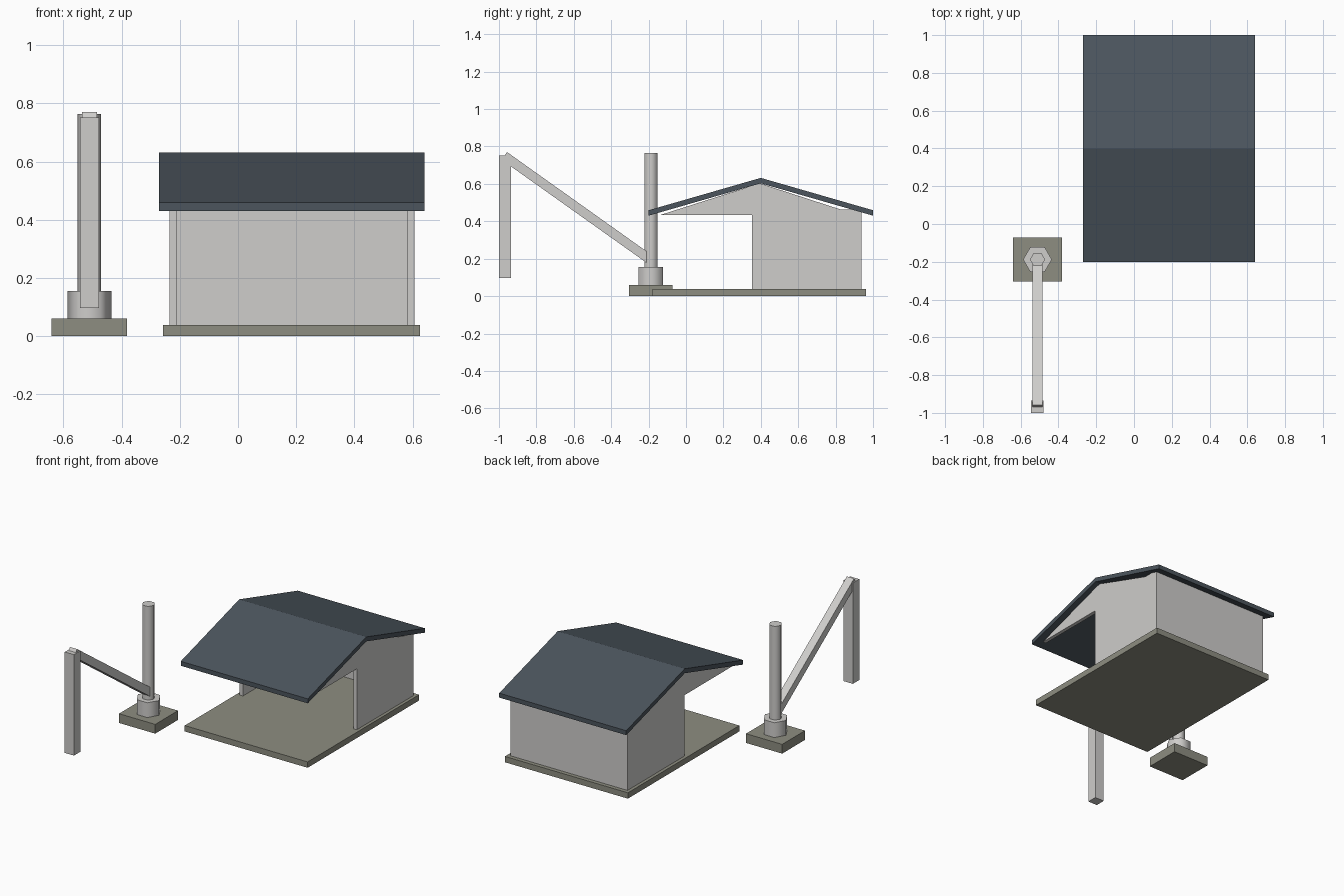
import bpy, bmesh
from math import radians

if "Cube" in bpy.data.objects:
    bpy.data.objects.remove(bpy.data.objects["Cube"])


def material(name, rgb):
    m = bpy.data.materials.new(name)
    m.use_nodes = True
    m.diffuse_color = (*rgb, 1)
    m.node_tree.nodes["Principled BSDF"].inputs["Base Color"].default_value = (*rgb, 1)
    return m


PALE = material("pale wall grey", (0.62, 0.61, 0.595))
STONE = material("concrete", (0.27, 0.27, 0.22))
SLATE = material("slate blue", (0.072, 0.091, 0.11))


def extrude_x(name, profile, x0, x1, mat):
    """Closed (y, z) profile extruded along x."""
    bm = bmesh.new()
    face = bm.faces.new([bm.verts.new((x0, y, z)) for y, z in profile])
    ext = bmesh.ops.extrude_face_region(bm, geom=[face])
    moved = [v for v in ext["geom"] if isinstance(v, bmesh.types.BMVert)]
    bmesh.ops.translate(bm, verts=moved, vec=(x1 - x0, 0, 0))
    bmesh.ops.recalc_face_normals(bm, faces=bm.faces)
    mesh = bpy.data.meshes.new(name)
    bm.to_mesh(mesh)
    bm.free()
    mesh.materials.append(mat)
    obj = bpy.data.objects.new(name, mesh)
    bpy.context.collection.objects.link(obj)
    return obj


def box(name, x, y, z, mat):
    return extrude_x(name, [(y[0], z[0]), (y[1], z[0]), (y[1], z[1]), (y[0], z[1])], *x, mat)


def hex_column(name, radius, z0, z1):
    # Corners point along x, sides are smooth shaded
    bpy.ops.mesh.primitive_cylinder_add(vertices=6, radius=radius, depth=z1 - z0,
                                        location=(PX, PY, (z0 + z1) / 2),
                                        rotation=(0, 0, radians(30)))
    obj = bpy.context.object
    obj.name = name
    obj.data.materials.append(PALE)
    bpy.ops.object.shade_smooth_by_angle(angle=radians(70))


# Shelter: floor slab and three walls, open at the front
box("floor_slab", (-0.257, 0.626), (-0.18, 0.963), (0, 0.038), STONE)
side = [(0.353, 0.038), (0.937, 0.038), (0.937, 0.462), (0.83, 0.462),
        (0.395, 0.603), (-0.14, 0.433), (0.353, 0.433)]
extrude_x("right_wall", side, -0.236, -0.212, PALE)
extrude_x("left_wall", side, 0.582, 0.606, PALE)
box("back_wall", (-0.212, 0.582), (0.913, 0.937), (0.038, 0.458), PALE)

# Gabled roof
roof = [(-0.2, 0.43), (0.4, 0.603), (1, 0.43), (1, 0.459), (0.4, 0.632), (-0.2, 0.459)]
extrude_x("roof", roof, -0.271, 0.641, SLATE)

# Mast on a plinth
PX, PY = -0.511, -0.188
box("plinth", (PX - 0.13, PX + 0.13), (PY - 0.117, PY + 0.117), (0, 0.06), STONE)
hex_column("mast_collar", 0.076, 0.06, 0.156)
hex_column("mast", 0.04, 0.156, 0.764)

# Sloping brace and hanging front post
brace = [(-0.957, 0.77), (-0.986, 0.729), (-0.212, 0.179), (-0.212, 0.24)]
extrude_x("brace", brace, PX - 0.026, PX + 0.026, PALE)
box("front_post", (PX - 0.033, PX + 0.033), (-1, -0.935), (0.097, 0.752), PALE)
